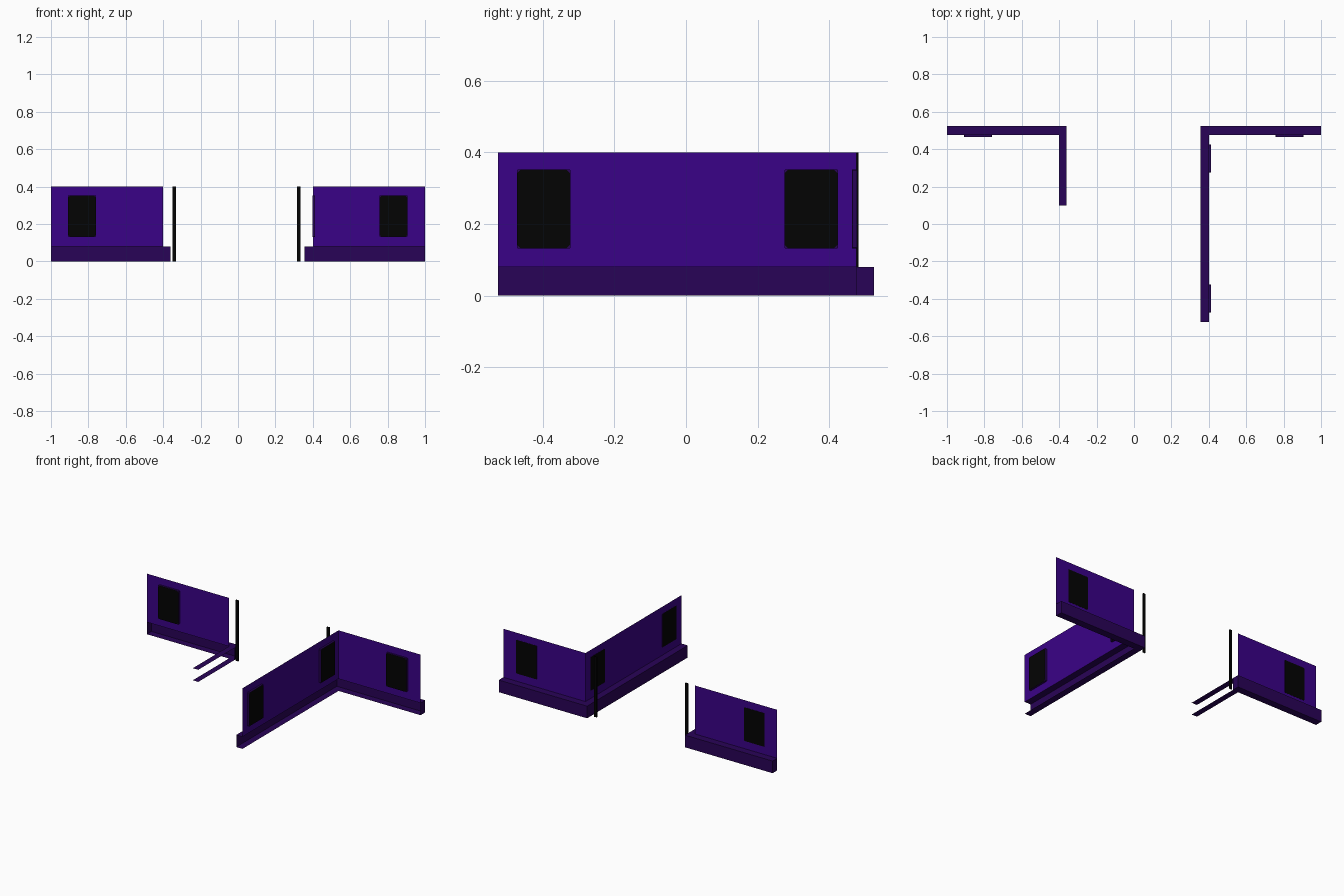
import bpy
from mathutils import Vector

if "Cube" in bpy.data.objects:
    bpy.data.objects.remove(bpy.data.objects["Cube"])


def material(name, rgb):
    m = bpy.data.materials.new(name)
    m.diffuse_color = (*rgb, 1)
    m.use_nodes = True
    m.node_tree.nodes["Principled BSDF"].inputs["Base Color"].default_value = m.diffuse_color
    return m


PURPLE = material("purple", (0.042, 0.0006, 0.245))
TRIM = material("dark purple", (0.022, 0.0010, 0.095))
BLACK = material("black", (0.0010, 0.0010, 0.0010))
WALL_Y = 0.477


def make(name, verts, faces, *mats):
    me = bpy.data.meshes.new(name)
    me.from_pydata(verts, [], faces)
    for m in mats:
        me.materials.append(m)
    ob = bpy.data.objects.new(name, me)
    bpy.context.collection.objects.link(ob)
    return ob


def quad(name, a, u, v, mat):
    a, u, v = Vector(a), Vector(u), Vector(v)
    return make(name, [a, a + u, a + u + v, a + v], [(0, 1, 2, 3)], mat)


def prism(name, outline, z0, z1, mat, caps=True, skip=()):
    """Extruded outline; sides listed in skip are left open."""
    n = len(outline)
    verts = [(x, y, z) for z in (z0, z1) for x, y in outline]
    faces = [(i, (i + 1) % n, n + (i + 1) % n, n + i) for i in range(n) if i not in skip]
    if caps:
        faces += [tuple(reversed(range(n))), tuple(range(n, 2 * n))]
    return make(name, verts, faces, mat)


def rect(x0, x1, y0, y1):
    return [(x0, y0), (x1, y0), (x1, y1), (x0, y1)]


def vent(name, origin, right, out):
    """Grille centred on origin: dark body, black face with clipped corners."""
    right, out, up = Vector(right), Vector(out), Vector((0, 0, 1))
    o, w, h = Vector(origin), 0.075, 0.111

    def ring(w, h, d, c):
        pts = [(-w + c, -h), (w - c, -h), (w, -h + c), (w, h - c),
               (w - c, h), (-w + c, h), (-w, h - c), (-w, -h + c)]
        return [o + right * a + up * b + out * d for a, b in pts]

    verts = ring(w, h, -0.001, 0.003) + ring(w, h, 0.012, 0.003) + ring(w - 0.001, h - 0.001, 0.0125, 0.010)
    faces = [(r + i, r + (i + 1) % 8, r + 8 + (i + 1) % 8, r + 8 + i)
             for r in (0, 8) for i in range(8)]
    faces += [tuple(reversed(range(8))), tuple(range(16, 24))]
    ob = make(name, verts, faces, TRIM, BLACK)
    for p in list(ob.data.polygons)[-2:]:
        p.material_index = 1


# Wall panels (single sheets above the base)
quad("left_wall", (-1, WALL_Y, 0.08), (0.6, 0, 0), (0, 0, 0.32), PURPLE)
quad("right_wall", (0.4, WALL_Y, 0.08), (0.6, 0, 0), (0, 0, 0.32), PURPLE)
quad("long_wall", (0.4, -0.525, 0.08), (0, 0.525 + WALL_Y, 0), (0, 0, 0.32), PURPLE)

# Base trim behind the walls, open towards the wall fronts
prism("left_base", rect(-1, -0.36, WALL_Y, 0.525), 0, 0.08, TRIM, skip=(0,))
prism("right_base", [(0.355, -0.525), (0.4, -0.525), (0.4, WALL_Y), (1, WALL_Y),
                     (1, 0.525), (0.355, 0.525)], 0, 0.08, TRIM, skip=(0, 1, 2))

# Flat rails left of the opening
for label, z in (("lower", 0), ("upper", 0.08)):
    quad(label + "_rail", (-0.40, 0.10, z), (0.04, 0, 0), (0, WALL_Y - 0.10, 0), TRIM)

# Thin door posts, open at the ends
for label, x in (("left", -0.341), ("right", 0.324)):
    prism(label + "_post", rect(x - 0.009, x + 0.009, 0.475, 0.483), 0, 0.4, BLACK, caps=False)

# Vents on the back walls and the long wall
for label, x in (("left", -0.834), ("right", 0.831)):
    vent(label + "_wall_vent", (x, WALL_Y, 0.242), (1, 0, 0), (0, -1, 0))
for label, y in (("front", -0.398), ("rear", 0.350)):
    vent(label + "_long_wall_vent", (0.4, y, 0.242), (0, 1, 0), (1, 0, 0))
